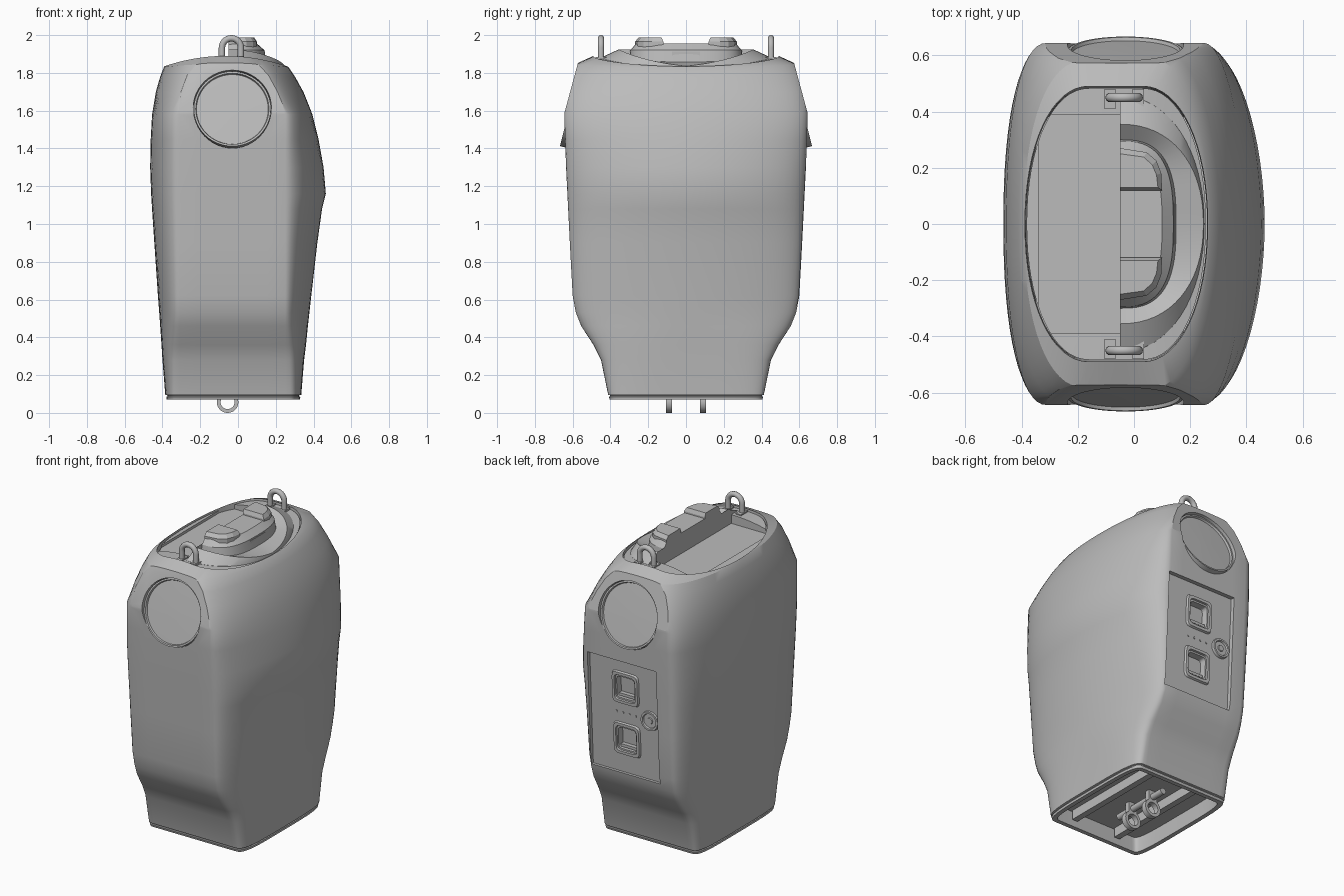
import bpy, bmesh, math
from mathutils import Matrix, Vector

cube = bpy.data.objects.get("Cube")
if cube:
    bpy.data.objects.remove(cube)

grey = bpy.data.materials.new("plain grey")
grey.use_nodes = True
tone = (0.5, 0.5, 0.5, 1)
grey.diffuse_color = tone
grey.node_tree.nodes["Principled BSDF"].inputs["Base Color"].default_value = tone


def activate(ob):
    bpy.ops.object.select_all(action="DESELECT")
    ob.select_set(True)
    bpy.context.view_layer.objects.active = ob


def smooth(ob, angle=30):
    activate(ob)
    bpy.ops.object.shade_smooth_by_angle(angle=math.radians(angle))


def loft(name, rings, caps=True, closed=False):
    """Skin a list of equal point rings."""
    bm = bmesh.new()
    rows = [[bm.verts.new(p) for p in ring] for ring in rings]
    count = len(rows[0])
    pairs = list(zip(rows, rows[1:])) + ([(rows[-1], rows[0])] if closed else [])
    for a, b in pairs:
        for i in range(count):
            j = (i + 1) % count
            bm.faces.new((a[i], a[j], b[j], b[i]))
    if caps and not closed:
        bm.faces.new(rows[0])
        bm.faces.new(rows[-1])
    bmesh.ops.recalc_face_normals(bm, faces=bm.faces)
    mesh = bpy.data.meshes.new(name)
    bm.to_mesh(mesh)
    bm.free()
    mesh.materials.append(grey)
    ob = bpy.data.objects.new(name, mesh)
    bpy.context.collection.objects.link(ob)
    return ob


def box(name, x, y, z):
    return loft(name, [[(x[0], y[0], h), (x[1], y[0], h), (x[1], y[1], h), (x[0], y[1], h)] for h in z])


def lathe(name, profile, matrix, caps=True, closed=False, steps=48):
    turn = [math.tau * i / steps for i in range(steps)]
    ob = loft(name, [[matrix @ Vector((r * math.cos(t), r * math.sin(t), h)) for t in turn]
                     for r, h in profile], caps, closed)
    smooth(ob)
    return ob


def cut(ob, cutter):
    cutter.hide_render = True
    mod = ob.modifiers.new("cut", "BOOLEAN")
    mod.operation, mod.solver, mod.object = "DIFFERENCE", "EXACT", cutter
    activate(ob)
    bpy.ops.object.modifier_apply(modifier=mod.name)
    bpy.data.objects.remove(cutter)


def power(v, n):
    return math.copysign(abs(v) ** (2 / n), v)


def dome(x):
    return 0.06 - 0.52 * (x + 0.065) ** 2


def section(z, x0, x1, hy, xl, xr, nl, nr, lift):
    """Flat front and back joined by bowed sides."""
    pts = []
    for edge, other, side, n, start in ((xr, xl, x1, nr, -90), (xl, xr, x0, nl, 90)):
        for i in range(33):
            t = math.radians(start + 180 * i / 32)
            pts.append((edge + (side - edge) * abs(math.cos(t)) ** (2 / n), hy * power(math.sin(t), n)))
        y = hy if start < 0 else -hy
        pts += [(edge + (other - edge) * k / 6, y) for k in range(1, 6)]
    return [(x, y, z + lift * dome(x)) for x, y in pts]


# Main shell: height, left, right, half depth
levels = [(.07, -.378, .328, .403), (.085, -.38, .33, .408), (.088, -.374, .324, .402), (.093, -.374, .324, .402),
          (.096, -.385, .335, .412), (.28, -.4, .35, .45),
          (.36, -.405, .36, .49), (.46, -.412, .37, .555), (.53, -.417, .378, .583), (.62, -.424, .388, .6),
          (.9, -.443, .42, .615), (1.08, -.455, .445, .624), (1.16, -.46, .465, .628), (1.3, -.465, .453, .635),
          (1.45, -.462, .426, .64), (1.58, -.455, .394, .644), (1.7, -.435, .347, .633),
          (1.78, -.412, .303, .613), (1.83, -.392, .268, .583)]
rings = []
for z, x0, x1, hy in levels:
    low = max(0, 1 - z / 0.5)
    top = max(0, (z - 1.58) / 0.25)
    rings.append(section(z, x0, x1, hy, -0.31 + .14 * top, 0.25 - .18 * top,
                         2.25 + 2.3 * low, 1.9 + 2.5 * low + .2 * top, .3 * top * top))
rings.append(section(1.83, -.388, .262, .49, -.16, .03, 2.1, 2.1, 1))
rings.append(section(1.7, -.385, .26, .485, -.16, .03, 2.1, 2.1, 1))
rings.append(section(.3, -.355, .3, .385, -.3, .24, 4, 4, 0))
rings.append(section(.07, -.35, .3, .375, -.3, .25, 4, 4, 0))
body = loft("shell", rings, closed=True)

# Leaning flats and tilted round end covers, each cover in a pocket
for s, side in ((-1, "front"), (1, "back")):
    wedge = [(.654, 1.55), (.9, 1.55), (.9, 2.1), (.505, 2.1)]
    cut(body, loft("cutter", [[(x, s * y, z) for y, z in wedge] for x in (-.6, .6)]))
    axis = Vector((0, s, 0.25)).normalized()
    place = Matrix.Translation((-.03, s * .6175, 1.61)) @ axis.to_track_quat("Z", "Y").to_matrix().to_4x4()
    cut(body, lathe("cutter", [(.207, -.05), (.207, .2)], place))
    lathe(side + "_round_cover", [(.204, -.07), (.204, 0), (.194, 0), (.19, -.012), (.05, -.009)], place)


def panel_y(z):
    return 0.572 + 0.05 * (z - 0.57)


def slab(x, z, y_shift, half_x, half_z, n=7):
    """Rounded rectangle lying on the back panel."""
    ring = []
    for i in range(32):
        t = math.tau * i / 32
        h = z + half_z * power(math.sin(t), n)
        ring.append((x + half_x * power(math.cos(t), n), panel_y(h) + y_shift, h))
    return ring


# Recessed connector panel on the back
low, high = .565, 1.305
corners = [(-.23, low), (.26, low), (.26, high), (-.23, high)]
cut(body, loft("cutter", [[(x, panel_y(z), z) for x, z in corners], [(x, .8, z) for x, z in corners]]))
for name, z in (("upper", 1.12), ("lower", .785)):
    cut(body, loft("cutter", [slab(.01, z, -.04, .06, .065), slab(.01, z, .1, .072, .08)]))
    frame = loft(name + "_socket_frame",
                 [slab(.01, z, -.005, .098, .108), slab(.01, z, .012, .09, .1),
                  slab(.01, z, .012, .074, .082), slab(.01, z, -.01, .07, .078)], caps=False)
    smooth(frame)
    box(name + "_socket_lip", (-.045, .065), (panel_y(z) - .04, panel_y(z) - .012), (z - .062, z - .045))
back = Matrix.Rotation(-math.pi / 2, 4, "X")
port = Matrix.Translation((-.16, panel_y(.955), .955)) @ back
lathe("round_port", [(.065, -.01), (.06, .014), (.048, .014), (.044, .004), (.02, .004), (.018, .01)], port)
for i in range(4):
    spot = Matrix.Translation((.08 - i * .045, panel_y(.955), .955)) @ back
    lathe("indicator", [(.007, -.005), (.007, .004)], spot, steps=12)
smooth(body)

# Top insert with a long chamfered tray
outline = section(1.818, -.382, .256, .483, -.16, .03, 2.1, 2.1, 0)
rings = [[(x, y, 1.66) for x, y, z in outline]]
for k in (1, .8, .6, .4, .2, .03):
    rings.append([(-.065 + (x + .065) * k, y * k, z + dome(-.065 + (x + .065) * k)) for x, y, z in outline])
insert = loft("top_insert", rings)
tray = [(-.05, -.39), (-.3, -.39), (-.34, -.33), (-.34, .33), (-.3, .39), (-.05, .39)]
cut(insert, loft("cutter", [[(x, y, z) for x, y in tray] for z in (1.822, 2.1)]))
smooth(insert)


def half_oval(reach, half, n, height):
    pts = []
    for i in range(33):
        t = math.radians(-90 + 180 * i / 32)
        x = -.05 + (reach + .05) * abs(math.cos(t)) ** (2 / n)
        y = half * power(math.sin(t), n)
        pts.append((x, y, height(x, y)))
    return pts


# Half-round dish and the raised cap inside it
def skin(offset, rise=0):
    return lambda x, y: 1.818 + dome(x) + offset + rise * abs(y)


dish = loft("cap_dish", [half_oval(.252, .47, 2.1, skin(-.05)), half_oval(.25, .455, 2.1, skin(.001)),
                         half_oval(.247, .355, 2.2, skin(.008, .11)),
                         half_oval(.15, .3, 2.8, skin(.004)), half_oval(.14, .295, 2.8, lambda x, y: 1.92),
                         half_oval(.1, .265, 2.8, lambda x, y: 1.955)])
smooth(dish)
box("cap_slot", (.1, .143), (-.075, .075), (1.89, 1.912))
for s in (-1, 1):
    base = [(-.05, .12), (.1, .12), (.097, .18), (.08, .225), (.045, .255), (-.05, .27)]
    crown = [(-.05, .13), (.085, .13), (.08, .175), (.065, .21), (.035, .238), (-.05, .25)]
    loft("cap_end_block", [[(x, s * y, 1.93) for x, y in base], [(x, s * y, 1.965) for x, y in base],
                           [(x, s * y, 1.988) for x, y in crown]])

# Lifting loops and their seats
for s in (-1, 1):
    curve = bpy.data.curves.new("lifting_loop", "CURVE")
    curve.dimensions = "3D"
    curve.bevel_depth, curve.bevel_resolution, curve.use_fill_caps = .017, 3, True
    path = [(-.085, 1.84)]
    path += [(-.035 - .05 * math.cos(math.pi * i / 16), 1.933 + .05 * math.sin(math.pi * i / 16)) for i in range(17)]
    path.append((.015, 1.84))
    line = curve.splines.new("POLY")
    line.points.add(len(path) - 1)
    for p, (x, z) in zip(line.points, path):
        p.co = (x, s * .45, z, 1)
    line.use_smooth = True
    curve.materials.append(grey)
    bpy.context.collection.objects.link(bpy.data.objects.new("lifting_loop", curve))
    for x in (-.085, .015):
        box("loop_seat", (x - .02, x + .02), (s * .41, s * .48), (1.85, 1.884))

# Underside: recessed floor, cross bar and hanging rings
loft("base_floor", [section(z, -.355, .305, .385, -.3, .24, 4, 4, 0) for z in (.17, .2)])
for x in (-.2, .12):
    box("base_rib", (x, x + .04), (-.37, .37), (.11, .18))
lathe("cross_bar", [(.02, -.2), (.02, .2)], Matrix.Translation((-.055, 0, .13)) @ back, steps=20)
for y in (-.09, .09):
    lathe("hanging_ring", [(.057, -.017), (.057, .017), (.037, .017), (.037, -.017)],
          Matrix.Translation((-.055, y, .057)) @ back, closed=True, steps=32)
    box("ring_hanger", (-.085, -.025), (y - .017, y + .017), (.1, .18))
